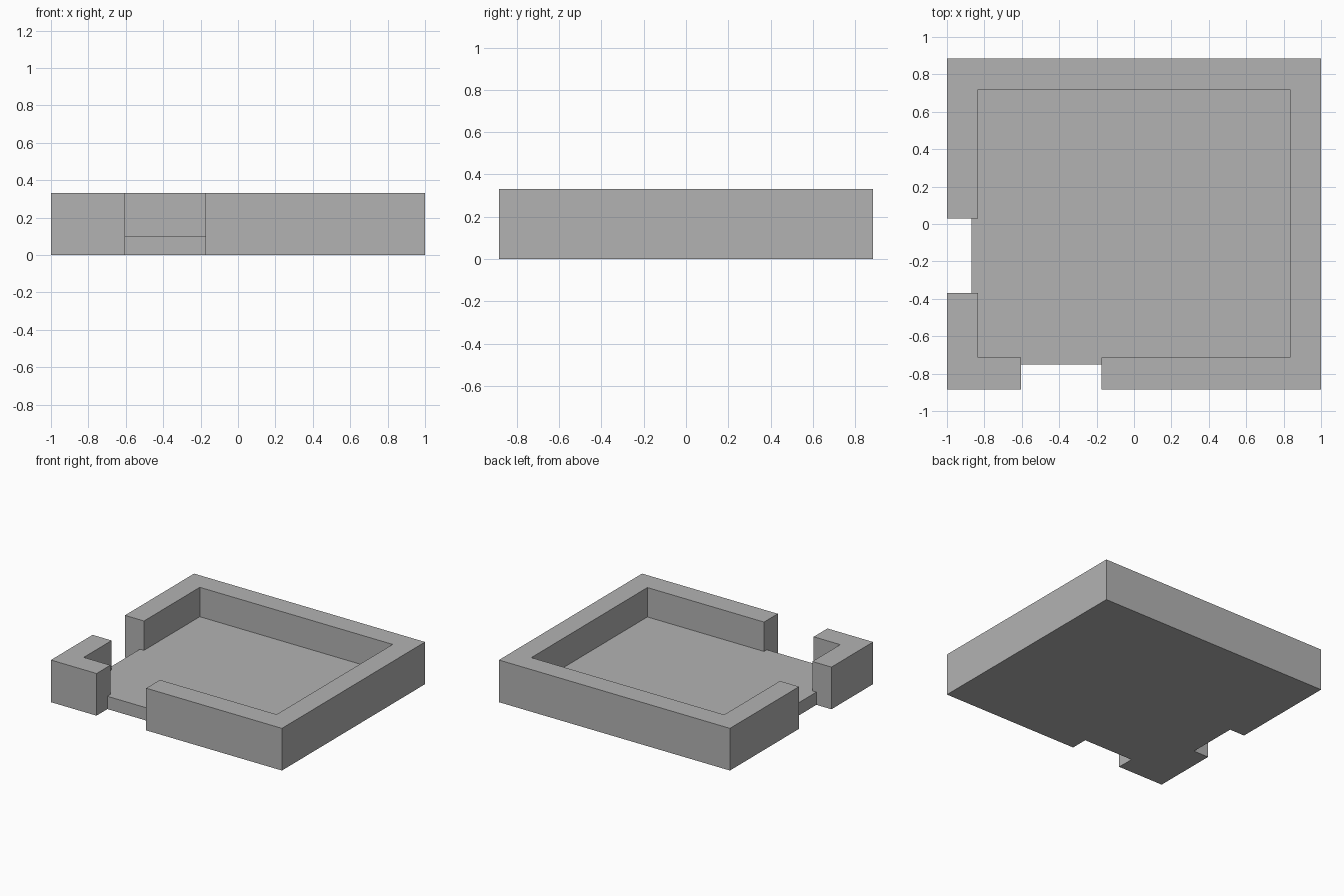
import bpy
import bmesh

default = bpy.data.objects.get("Cube")
if default:
    bpy.data.objects.remove(default, do_unlink=True)

# Main dimensions
OX, OY = 1.0, 0.885                 # outer half sizes
IX, IY0, IY1 = 0.835, -0.715, 0.72  # inner wall faces
EX, EY = -0.87, -0.75               # floor edge inside each gap
SY0, SY1 = -0.37, 0.03              # side gap
FX0, FX1 = -0.605, -0.175           # front gap
FLOOR, TOP = 0.10, 0.33

grey = bpy.data.materials.new("plain grey")
grey.use_nodes = True
colour = (0.45, 0.45, 0.45, 1)
grey.diffuse_color = colour
grey.node_tree.nodes["Principled BSDF"].inputs["Base Color"].default_value = colour

bm = bmesh.new()


def face(points):
    bm.faces.new([bm.verts.new(p) for p in points])


def flat(plan, z):
    face([(x, y, z) for x, y in plan])


def sides(path, z0, z1):
    for (ax, ay), (bx, by) in zip(path, path[1:]):
        face([(ax, ay, z0), (bx, by, z0), (bx, by, z1), (ax, ay, z1)])


# Plan paths of the long wall and of the short corner wall
long_outer = [(FX1, -OY), (OX, -OY), (OX, OY), (-OX, OY), (-OX, SY1)]
long_inner = [(-IX, SY1), (-IX, IY1), (IX, IY1), (IX, IY0), (FX1, IY0)]
corner_outer = [(-OX, SY0), (-OX, -OY), (FX0, -OY)]
corner_inner = [(FX0, IY0), (-IX, IY0), (-IX, SY0)]
side_edge = [(EX, SY1), (EX, SY0)]
front_edge = [(FX0, EY), (FX1, EY)]

# Walls
for outer, inner in ((long_outer, long_inner), (corner_outer, corner_inner)):
    flat(outer + inner, TOP)
    sides(outer, 0, TOP)
    sides(inner, FLOOR, TOP)

# Underside, floor and exposed floor edges
flat(long_outer + side_edge + corner_outer + front_edge, 0)
flat(long_inner[::-1] + side_edge + corner_inner[::-1] + front_edge, FLOOR)
for edge in (side_edge, front_edge):
    sides(edge, 0, FLOOR)

# Stepped wall ends at both gaps
for out, edge, inn, place in (
        (-OX, EX, -IX, lambda d, z: [(d, y, z) for y in (SY0, SY1)]),
        (-OY, EY, IY0, lambda d, z: [(x, d, z) for x in (FX0, FX1)])):
    profile = [(out, 0), (edge, 0), (edge, FLOOR), (inn, FLOOR), (inn, TOP), (out, TOP)]
    for end in zip(*(place(d, z) for d, z in profile)):
        face(end)

# Weld into one closed body
bmesh.ops.remove_doubles(bm, verts=bm.verts, dist=0.0005)
bmesh.ops.recalc_face_normals(bm, faces=bm.faces)
mesh = bpy.data.meshes.new("walled_tray")
bm.to_mesh(mesh)
bm.free()
mesh.materials.append(grey)
tray = bpy.data.objects.new("walled_tray", mesh)
bpy.context.collection.objects.link(tray)
